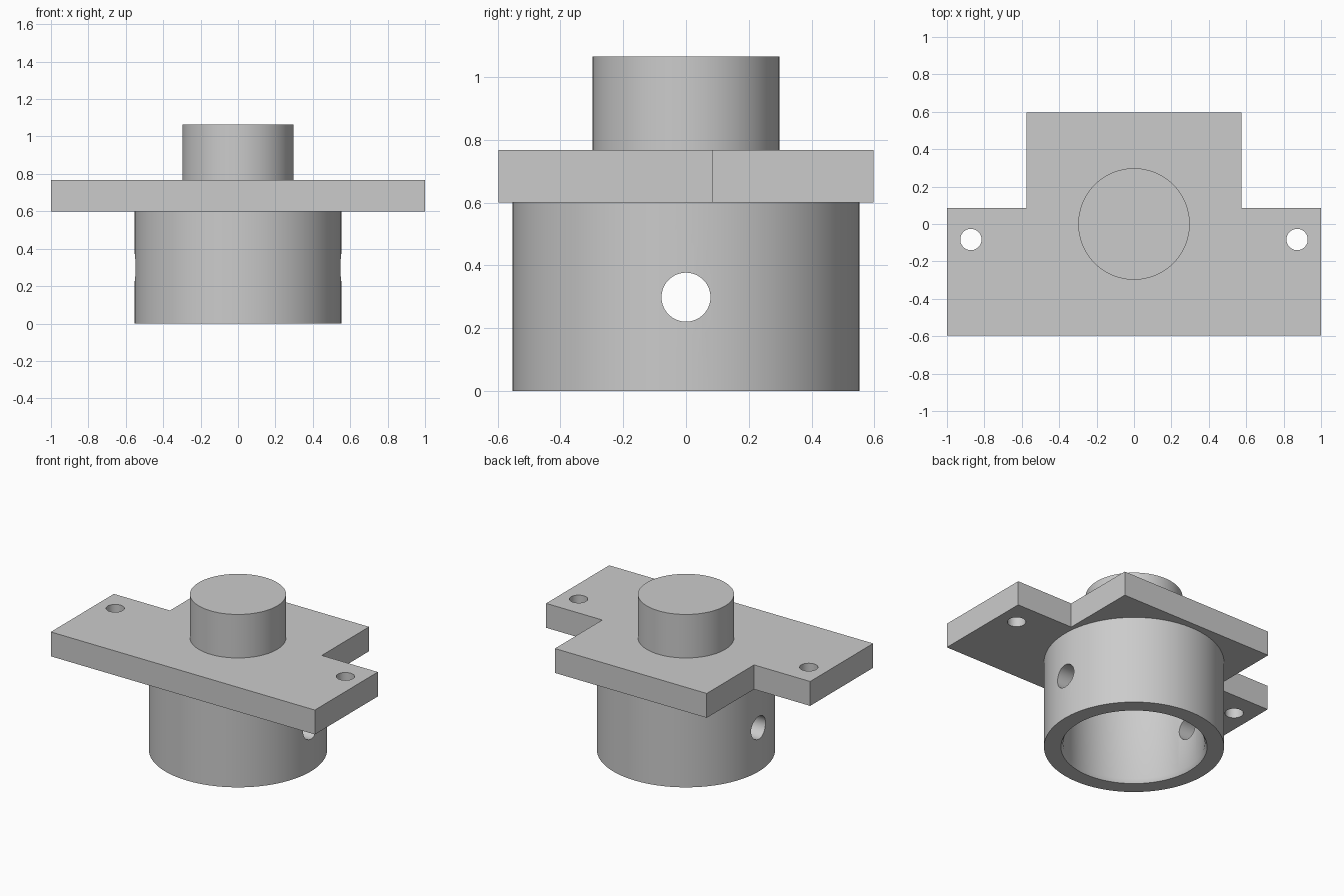
import bpy, bmesh, math

if "Cube" in bpy.data.objects:
    bpy.data.objects.remove(bpy.data.objects["Cube"])

steel = bpy.data.materials.new("plain grey")
steel.diffuse_color = (0.6, 0.6, 0.6, 1)
steel.use_nodes = True
steel.node_tree.nodes["Principled BSDF"].inputs["Base Color"].default_value = steel.diffuse_color


def make(name, bm):
    bmesh.ops.recalc_face_normals(bm, faces=bm.faces)
    mesh = bpy.data.meshes.new(name)
    bm.to_mesh(mesh)
    bm.free()
    mesh.materials.append(steel)
    ob = bpy.data.objects.new(name, mesh)
    bpy.context.collection.objects.link(ob)
    return ob


def activate(ob):
    bpy.ops.object.select_all(action='DESELECT')
    ob.select_set(True)
    bpy.context.view_layer.objects.active = ob


def cylinder(name, r, depth, loc, rot=(0, 0, 0), sides=96):
    bpy.ops.mesh.primitive_cylinder_add(vertices=sides, radius=r, depth=depth,
                                        location=loc, rotation=rot)
    ob = bpy.context.object
    ob.name = name
    ob.data.materials.append(steel)
    return ob


def drill(ob, cutter):
    mod = ob.modifiers.new("hole", 'BOOLEAN')
    mod.operation, mod.solver, mod.object = 'DIFFERENCE', 'EXACT', cutter
    activate(ob)
    bpy.ops.object.modifier_apply(modifier=mod.name)
    bpy.data.objects.remove(cutter)


def smooth(ob):
    activate(ob)
    bpy.ops.object.shade_smooth_by_angle(angle=math.radians(30))


# Hollow collar: closed wall profile (radius, height) swept round z
wall = [(0.553, 0), (0.553, 0.6), (0.435, 0.6), (0.435, 0.025), (0.449, 0)]
sides = 128
bm = bmesh.new()
rings = []
for i in range(sides):
    a = 2 * math.pi * i / sides
    rings.append([bm.verts.new((r * math.cos(a), r * math.sin(a), z)) for r, z in wall])
for i in range(sides):
    p, q = rings[i], rings[(i + 1) % sides]
    for j in range(len(wall)):
        k = (j + 1) % len(wall)
        bm.faces.new((p[j], q[j], q[k], p[k]))
collar = make("collar", bm)

# Cross hole through both collar walls
drill(collar, cylinder("cross_hole_cutter", 0.078, 1.6, (0, 0, 0.299),
                       (0, math.pi / 2, 0), 64))
smooth(collar)

# T-shaped flange plate
half = [(1, -0.597), (1, 0.085), (0.575, 0.085), (0.575, 0.597)]
outline = half + [(-x, y) for x, y in reversed(half)]
bm = bmesh.new()
face = bm.faces.new([bm.verts.new((x, y, 0.6)) for x, y in outline])
top = bmesh.ops.extrude_face_region(bm, geom=[face])["geom"]
bmesh.ops.translate(bm, vec=(0, 0, 0.167),
                    verts=[g for g in top if isinstance(g, bmesh.types.BMVert)])
plate = make("flange_plate", bm)

# Mounting holes in the flange ears
for side in (-1, 1):
    drill(plate, cylinder("mount_hole_cutter", 0.057, 0.5,
                          (side * 0.872, -0.083, 0.68), sides=64))
smooth(plate)

# Solid round boss on top
boss = cylinder("boss", 0.298, 0.298, (0, 0, 0.916))
smooth(boss)
